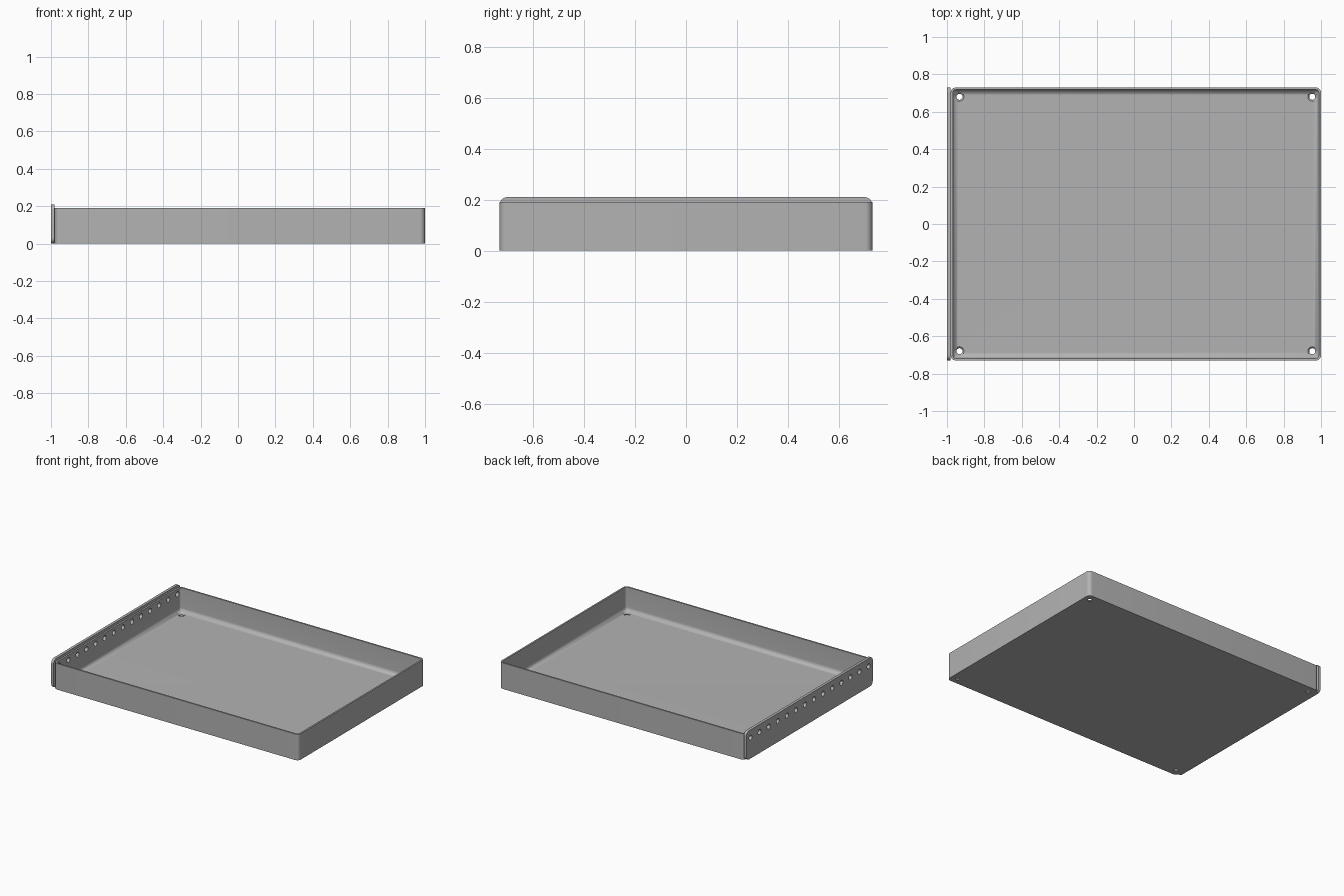
import bpy, bmesh, math
from mathutils import Matrix, Vector

cube = bpy.data.objects.get("Cube")
if cube:
    bpy.data.objects.remove(cube, do_unlink=True)

grey = bpy.data.materials.new("plain grey")
grey.use_nodes = True
colour = (0.45, 0.45, 0.45, 1)
grey.diffuse_color = colour
grey.node_tree.nodes["Principled BSDF"].inputs["Base Color"].default_value = colour

DEPTH = 0.73        # half depth in y
SEAM = -0.98        # where the end plate meets the tray
HEIGHT = 0.19       # tray height
WALL = 0.012
FLOOR = 0.015
FILLET = 0.03
CORNER = 0.028


def rounded_rect(cx, cy, hx, hy, r, steps=8):
    """Corner points of a rounded rectangle, counter-clockwise."""
    points = []
    for quarter, (sx, sy) in enumerate(((1, 1), (-1, 1), (-1, -1), (1, -1))):
        for i in range(steps + 1):
            a = (quarter + i / steps) * math.pi / 2
            points.append((cx + sx * (hx - r) + r * math.cos(a),
                           cy + sy * (hy - r) + r * math.sin(a)))
    return points


def loft(name, loops):
    """Skin a stack of equal loops and cap both ends."""
    bm = bmesh.new()
    rings = [[bm.verts.new(p) for p in loop] for loop in loops]
    for a, b in zip(rings, rings[1:]):
        for i in range(len(a)):
            j = (i + 1) % len(a)
            bm.faces.new((a[i], a[j], b[j], b[i]))
    bm.faces.new(rings[0][::-1])
    bm.faces.new(rings[-1])
    bmesh.ops.recalc_face_normals(bm, faces=bm.faces)
    return add_object(name, bm)


def add_object(name, bm):
    mesh = bpy.data.meshes.new(name)
    bm.to_mesh(mesh)
    bm.free()
    mesh.materials.append(grey)
    obj = bpy.data.objects.new(name, mesh)
    bpy.context.collection.objects.link(obj)
    return obj


def cone_cutter(name, centres, r1, r2, depth, turn=Matrix()):
    """One object holding a round cutter at every centre."""
    bm = bmesh.new()
    for c in centres:
        bmesh.ops.create_cone(bm, cap_ends=True, segments=24, radius1=r1, radius2=r2,
                              depth=depth, matrix=Matrix.Translation(Vector(c)) @ turn)
    obj = add_object(name, bm)
    obj.hide_render = True
    return obj


def cut(obj, cutter):
    mod = obj.modifiers.new("holes", 'BOOLEAN')
    mod.operation = 'DIFFERENCE'
    mod.solver = 'EXACT'
    mod.object = cutter
    bpy.ops.object.select_all(action='DESELECT')
    bpy.context.view_layer.objects.active = obj
    obj.select_set(True)
    bpy.ops.object.modifier_apply(modifier=mod.name)


# Tray: outer wall, rim, inner wall, then a fillet down to the floor
cx, half = (1 + SEAM) / 2, (1 - SEAM) / 2
stack = [(0, 0), (0, HEIGHT), (WALL, HEIGHT)]
for i in range(9):
    a = i / 8 * math.pi / 2
    stack.append((WALL + FILLET * (1 - math.cos(a)), FLOOR + FILLET * (1 - math.sin(a))))
tray = loft("tray", [
    [(x, y, z) for x, y in rounded_rect(cx, 0, half - inset, DEPTH - inset,
                                        max(CORNER - inset, 0.004))]
    for inset, z in stack])

# End plate, slightly taller than the tray
plate_outline = rounded_rect(0, 0.105, DEPTH, 0.105, 0.03)
end_plate = loft("end_plate", [[(x, y, z) for y, z in plate_outline] for x in (-1, SEAM)])

# Row of holes through the end plate and the wall behind it
row = [(SEAM, (i - 6.5) * 0.105, 0.153) for i in range(14)]
row_cutter = cone_cutter("row_cutter", row, 0.018, 0.018, 0.1,
                         Matrix.Rotation(math.pi / 2, 4, 'Y'))
# Countersunk screw holes in the floor corners
corners = [(cx + sx * 0.943, sy * 0.68, 0) for sx in (-1, 1) for sy in (-1, 1)]
screw_cutter = cone_cutter("screw_cutter", corners, 0.016, 0.016, 0.2)
sink_cutter = cone_cutter("sink_cutter", [(x, y, FLOOR) for x, y, z in corners],
                          0.012, 0.036, 0.024)

cut(tray, row_cutter)
cut(end_plate, row_cutter)
cut(tray, screw_cutter)
cut(tray, sink_cutter)
for cutter in (row_cutter, screw_cutter, sink_cutter):
    bpy.data.objects.remove(cutter, do_unlink=True)

for obj in (tray, end_plate):
    bpy.ops.object.select_all(action='DESELECT')
    bpy.context.view_layer.objects.active = obj
    obj.select_set(True)
    bpy.ops.object.shade_smooth_by_angle(angle=math.radians(35))
